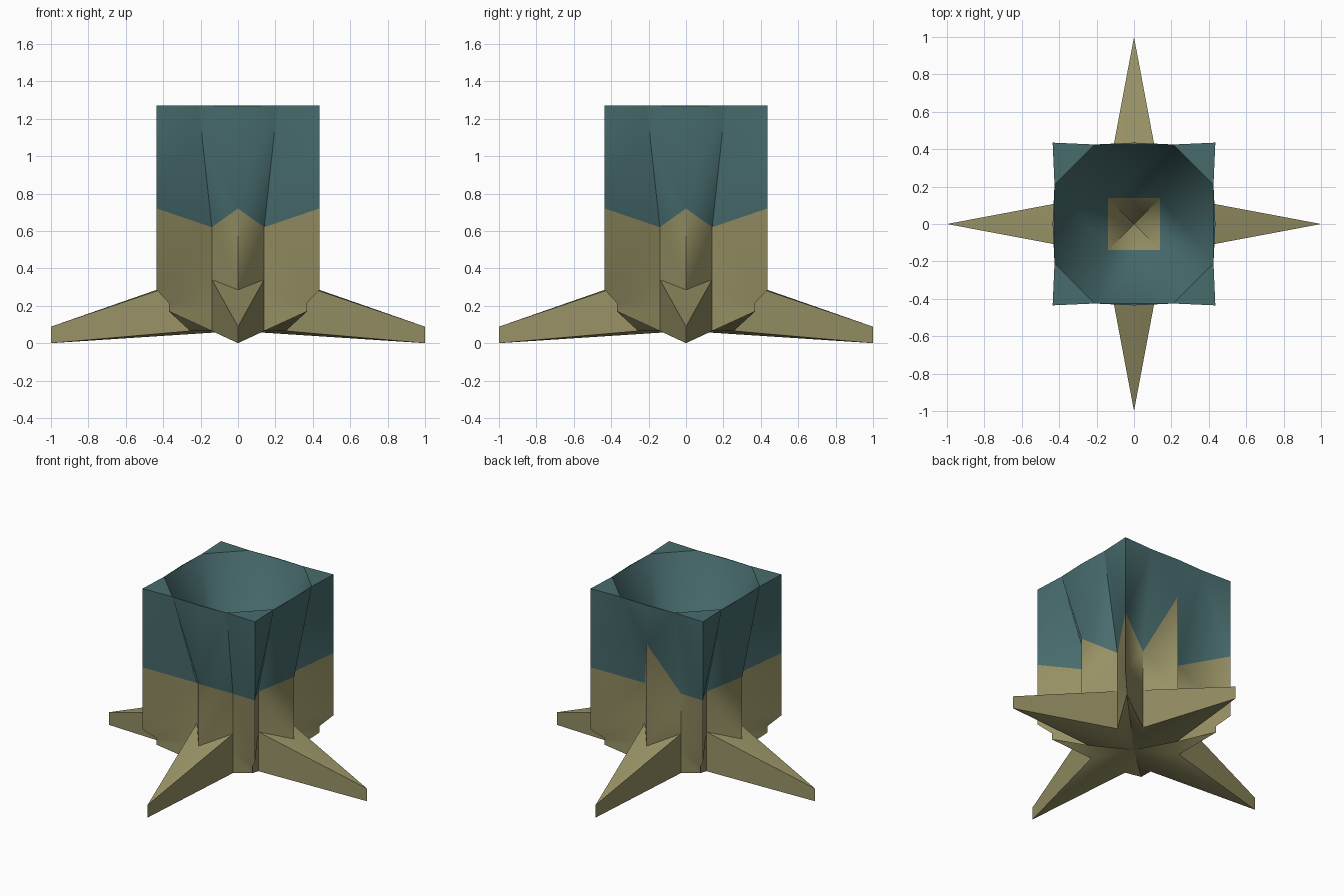
import bpy, bmesh, math

if "Cube" in bpy.data.objects:
    bpy.data.objects.remove(bpy.data.objects["Cube"])

def material(name, rgb):
    m = bpy.data.materials.new(name)
    m.diffuse_color = (*rgb, 1)
    m.use_nodes = True
    m.node_tree.nodes["Principled BSDF"].inputs["Base Color"].default_value = m.diffuse_color
    return m

OLIVE, TEAL = 0, 1
mesh = bpy.data.meshes.new("star_planter")
planter = bpy.data.objects.new("star_planter", mesh)
bpy.context.collection.objects.link(planter)
mesh.materials.append(material("olive", (0.31, 0.285, 0.13)))
mesh.materials.append(material("teal", (0.065, 0.15, 0.155)))

# Vertical profiles (x, y, z) for one quadrant: leg tip, fold, corner
leg = [(1, 0, 0), (1, 0, .088), (.435, 0, .285), (.435, 0, .72), (.435, 0, 1.268)]
fold = [(.255, .14, .065), (.255, .14, .2), (.255, .14, .34), (.255, .14, .62), (.425, .21, 1.27)]
corner = [(.37, .37, .17), (.37, .37, .215), (.435, .435, .285), (.435, .435, .72), (.435, .435, 1.27)]
fold2 = [(y, x, z) for x, y, z in fold]

bm = bmesh.new()

def face(verts, mat):
    f = bm.faces.new(verts)
    f.material_index = mat
    f.smooth = True

def turn(p, q):
    x, y, z = p
    for _ in range(q):
        x, y = -y, x
    return (x, y, z)

# Sixteen columns around the body
cols = []
for q in range(4):
    for prof in (leg, fold, corner, fold2):
        pts = [turn(p, q) for p in prof]
        if prof is leg and q == 1:          # higher colour peak at the back
            pts[3] = (pts[3][0], pts[3][1], 1.0)
        cols.append([bm.verts.new(p) for p in pts])

# Folded outer wall and legs
for i in range(16):
    a, b = cols[i], cols[(i + 1) % 16]
    tip, dip = (a, b) if i % 2 == 0 else (b, a)
    for r in range(4):
        mat = TEAL if r == 3 else OLIVE
        face((tip[r], dip[r], dip[r + 1]), mat)
        face((tip[r], dip[r + 1], tip[r + 1]), mat)

# Underside
under = bm.verts.new((0, 0, .065))
for i in range(16):
    face((cols[i][0], cols[(i + 1) % 16][0], under), OLIVE)

# Rim caps over every fin
for i in range(0, 16, 2):
    face((cols[i - 1][4], cols[i][4], cols[(i + 1) % 16][4]), TEAL)

# Inner funnel down to a small square floor
inner = [bm.verts.new(turn((.14, .14, .62), q)) for q in range(4)]
floor = bm.verts.new((0, 0, .34))
for q in range(4):
    n1, n2, nxt = cols[4 * q + 1][4], cols[4 * q + 3][4], cols[(4 * q + 5) % 16][4]
    a, b = inner[q], inner[(q + 1) % 4]
    face((n1, n2, a), TEAL)
    face((n2, nxt, b, a), TEAL)
    face((a, b, floor), OLIVE)

bmesh.ops.recalc_face_normals(bm, faces=bm.faces[:])
bm.to_mesh(mesh)
bm.free()

bpy.context.view_layer.objects.active = planter
planter.select_set(True)
bpy.ops.object.shade_smooth_by_angle(angle=math.radians(60))
